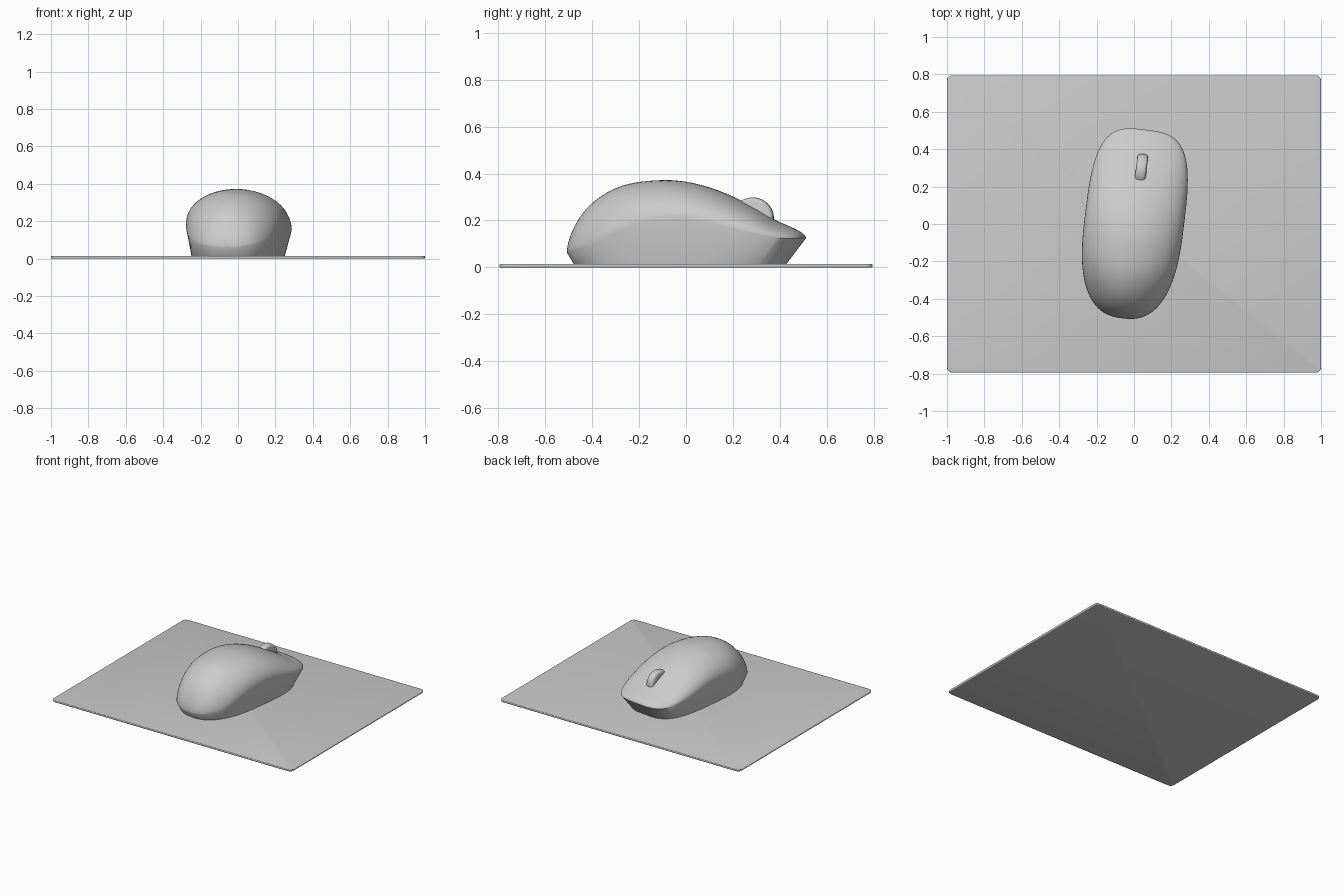
import bpy, bmesh, math
from mathutils import Matrix

if "Cube" in bpy.data.objects:
    bpy.data.objects.remove(bpy.data.objects["Cube"])

TURN = Matrix.Rotation(math.radians(-7), 4, 'Z')
L, W = 0.508, 0.266          # half length and half width of the mouse


def finish(name, bm, angle=35):
    bmesh.ops.recalc_face_normals(bm, faces=bm.faces)
    me = bpy.data.meshes.new(name)
    bm.to_mesh(me)
    bm.free()
    ob = bpy.data.objects.new(name, me)
    bpy.context.collection.objects.link(ob)
    bpy.ops.object.select_all(action='DESELECT')
    ob.select_set(True)
    bpy.context.view_layer.objects.active = ob
    bpy.ops.object.shade_smooth_by_angle(angle=math.radians(angle))
    return ob


def to_phi(y):
    return math.acos(max(-1, min(1, -y / L)))


def curve(table):
    """Smooth Hermite curve through (y, z) points, spaced by end angle."""
    p = [(to_phi(y), z) for y, z in table]
    n = len(p)
    m = [(p[min(i + 1, n - 1)][1] - p[max(i - 1, 0)][1]) /
         (p[min(i + 1, n - 1)][0] - p[max(i - 1, 0)][0]) for i in range(n)]

    def f(x):
        i = max(k for k in range(n - 1) if k == 0 or p[k][0] <= x)
        h = p[i + 1][0] - p[i][0]
        t = (x - p[i][0]) / h
        return ((2*t**3 - 3*t**2 + 1) * p[i][1] + (t**3 - 2*t**2 + t) * h * m[i]
                + (3*t**2 - 2*t**3) * p[i + 1][1] + (t**3 - t**2) * h * m[i + 1])
    return f


top = curve([(-L, .06), (-.49, .145), (-.43, .245), (-.35, .312), (-.25, .355), (-.1, .372),
             (0, .365), (.1, .341), (.2, .302), (.3, .25), (.4, .193), (L, .125)])
rim = curve([(-L, .06), (-.40, .087), (-.27, .15), (-.17, .188), (0, .205), (.1, .195),
             (.23, .165), (.33, .143), (.43, .125), (L, .125)])

# Mouse body: lofted cross-sections, domed shell above the rim, tapered skirt below
bm = bmesh.new()
rings = []
STATIONS, ARC = 56, 28
for s in range(STATIONS + 1):
    phi = math.pi * s / STATIONS
    y = -L * math.cos(phi)
    n = 2.55 if y < 0 else 3.4
    w = W * max(0, 1 - abs(y / L) ** n) ** (1 / n)
    if s in (0, STATIONS):
        w = 0
    r, t = rim(phi), top(phi)
    pts = [(w * math.cos(math.pi * k / ARC), y,
            r + (t - r) * math.sin(math.pi * k / ARC)) for k in range(ARC + 1)]
    by = 0.886 * y - 0.0275
    pts += [(-w * 0.88, by, 0.012), (w * 0.88, by, 0.012)]
    rings.append([bm.verts.new(p) for p in pts])
for a, b in zip(rings, rings[1:]):
    for k in range(len(a)):
        j = (k + 1) % len(a)
        bm.faces.new((a[k], a[j], b[j], b[k]))
bmesh.ops.remove_doubles(bm, verts=bm.verts, dist=1e-5)
bmesh.ops.transform(bm, matrix=TURN, verts=bm.verts)
finish("mouse_body", bm)

# Scroll wheel: rounded disc sunk into the shell
bm = bmesh.new()
bmesh.ops.create_cone(bm, cap_ends=True, segments=48, radius1=.09, radius2=.09, depth=.058)
edges = [e for e in bm.edges if any(len(f.verts) > 4 for f in e.link_faces)]
bmesh.ops.bevel(bm, geom=edges, offset=.018, segments=4, profile=.5, affect='EDGES')
place = TURN @ Matrix.Translation((0.003, .287, .208)) @ Matrix.Rotation(math.pi / 2, 4, 'Y')
bmesh.ops.transform(bm, matrix=place, verts=bm.verts)
finish("scroll_wheel", bm)

# Mouse pad: thin slab with rounded corners and softened edges
bm = bmesh.new()
bmesh.ops.create_cube(bm, size=1)
bmesh.ops.transform(bm, matrix=Matrix.Translation((0, 0, .0075)) @
                    Matrix.Diagonal((2, 1.59, .015, 1)), verts=bm.verts)
upright = [e for e in bm.edges if abs(e.verts[0].co.z - e.verts[1].co.z) > .01]
bmesh.ops.bevel(bm, geom=upright, offset=.03, segments=6, profile=.5, affect='EDGES')
border = [e for e in bm.edges if abs(e.verts[0].co.z - e.verts[1].co.z) < .001]
bmesh.ops.bevel(bm, geom=border, offset=.005, segments=3, profile=.5, affect='EDGES')
finish("mouse_pad", bm)
